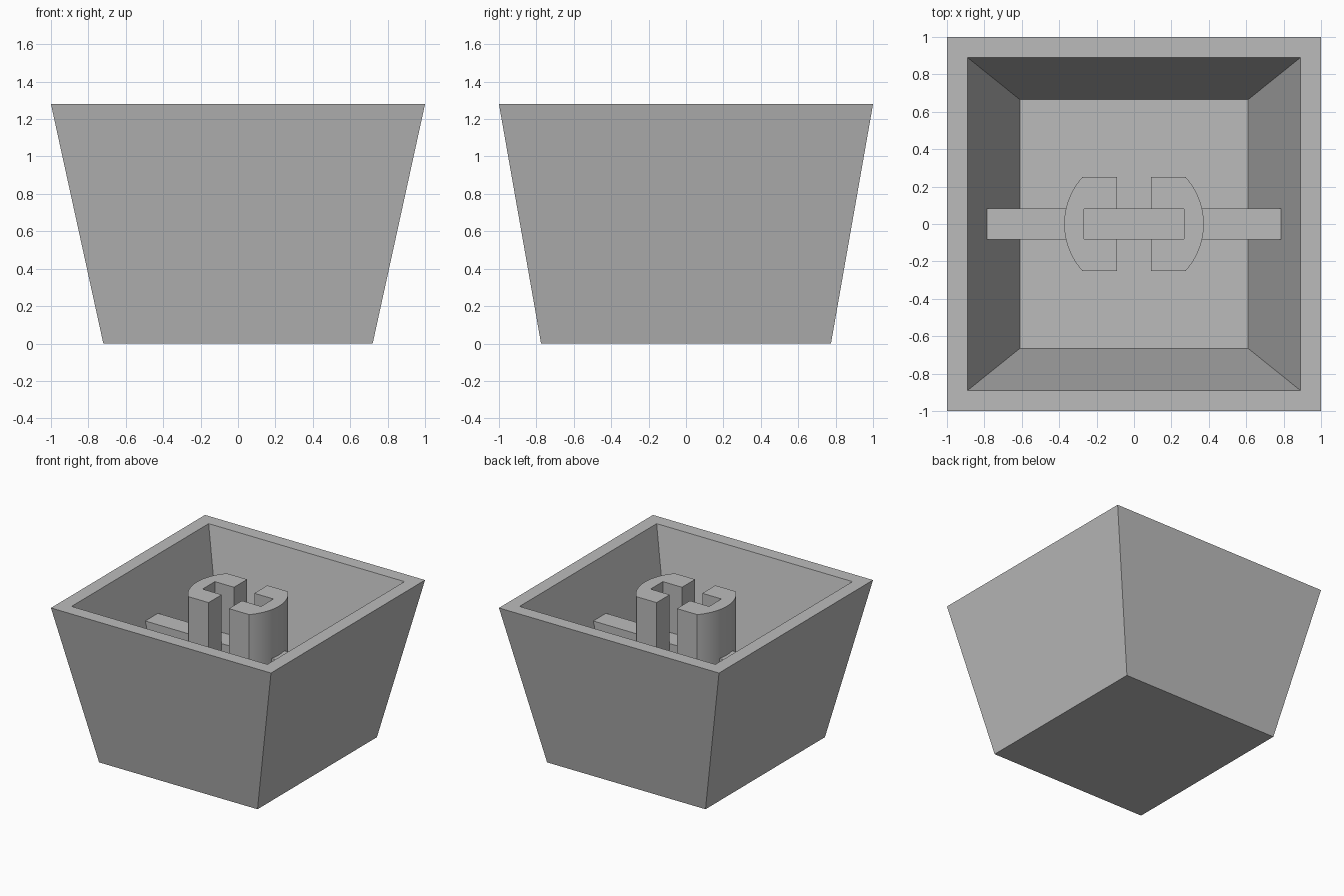
import bpy, bmesh, math

cube = bpy.data.objects.get("Cube")
if cube:
    bpy.data.objects.remove(cube, do_unlink=True)

TOP, FLOOR, RIB_TOP = 1.28, 0.20, 0.88

grey = bpy.data.materials.new("plain grey")
grey.use_nodes = True
tone = (0.5, 0.5, 0.5, 1)
grey.diffuse_color = tone
grey.node_tree.nodes["Principled BSDF"].inputs["Base Color"].default_value = tone


def finish(name, bm):
    bmesh.ops.recalc_face_normals(bm, faces=bm.faces)
    mesh = bpy.data.meshes.new(name)
    bm.to_mesh(mesh)
    bm.free()
    mesh.materials.append(grey)
    obj = bpy.data.objects.new(name, mesh)
    bpy.context.collection.objects.link(obj)
    return obj


def rectangle(bm, hx, hy, z):
    return [bm.verts.new((sx * hx, sy * hy, z))
            for sx, sy in ((-1, -1), (1, -1), (1, 1), (-1, 1))]


def loft(name, sections):
    """Join stacked rectangles and cap the first and last."""
    bm = bmesh.new()
    loops = [rectangle(bm, *s) for s in sections]
    for a, b in zip(loops, loops[1:]):
        for i in range(4):
            j = (i + 1) % 4
            bm.faces.new((a[i], a[j], b[j], b[i]))
    bm.faces.new(loops[0])
    bm.faces.new(loops[-1])
    return finish(name, bm)


def prism(name, outline, z0, z1):
    bm = bmesh.new()
    face = bm.faces.new([bm.verts.new((x, y, z0)) for x, y in outline])
    moved = bmesh.ops.extrude_face_region(bm, geom=[face], use_keep_orig=True)["geom"]
    for v in moved:
        if isinstance(v, bmesh.types.BMVert):
            v.co.z = z1
    return finish(name, bm)


# Tapered hollow shell: outside walls, rim, inside walls, floor
loft("shell", [(0.72, 0.775, 0), (1, 1, TOP), (0.89, 0.89, TOP), (0.61, 0.665, FLOOR)])

# Cross rib whose ends meet the sloping walls
loft("cross_rib", [(0.61, 0.083, FLOOR), (0.785, 0.083, RIB_TOP)])

# Pair of round-backed stem halves, each with a slot facing the middle
RADIUS, HALF_Y, GAP, SLOT_X, SLOT_Y = 0.373, 0.25, 0.092, 0.266, 0.08
sweep = math.asin(HALF_Y / RADIUS)
arc = [(RADIUS * math.cos(a), RADIUS * math.sin(a))
       for a in (sweep * (i / 12 - 1) for i in range(25))]
outline = [(GAP, -HALF_Y)] + arc + [(GAP, HALF_Y), (GAP, SLOT_Y), (SLOT_X, SLOT_Y),
                                    (SLOT_X, -SLOT_Y), (GAP, -SLOT_Y)]
for side, name in ((1, "stem_left"), (-1, "stem_right")):
    stem = prism(name, [(side * x, y) for x, y in outline], FLOOR, TOP)
    bpy.ops.object.select_all(action="DESELECT")
    stem.select_set(True)
    bpy.context.view_layer.objects.active = stem
    bpy.ops.object.shade_smooth_by_angle(angle=math.radians(30))
